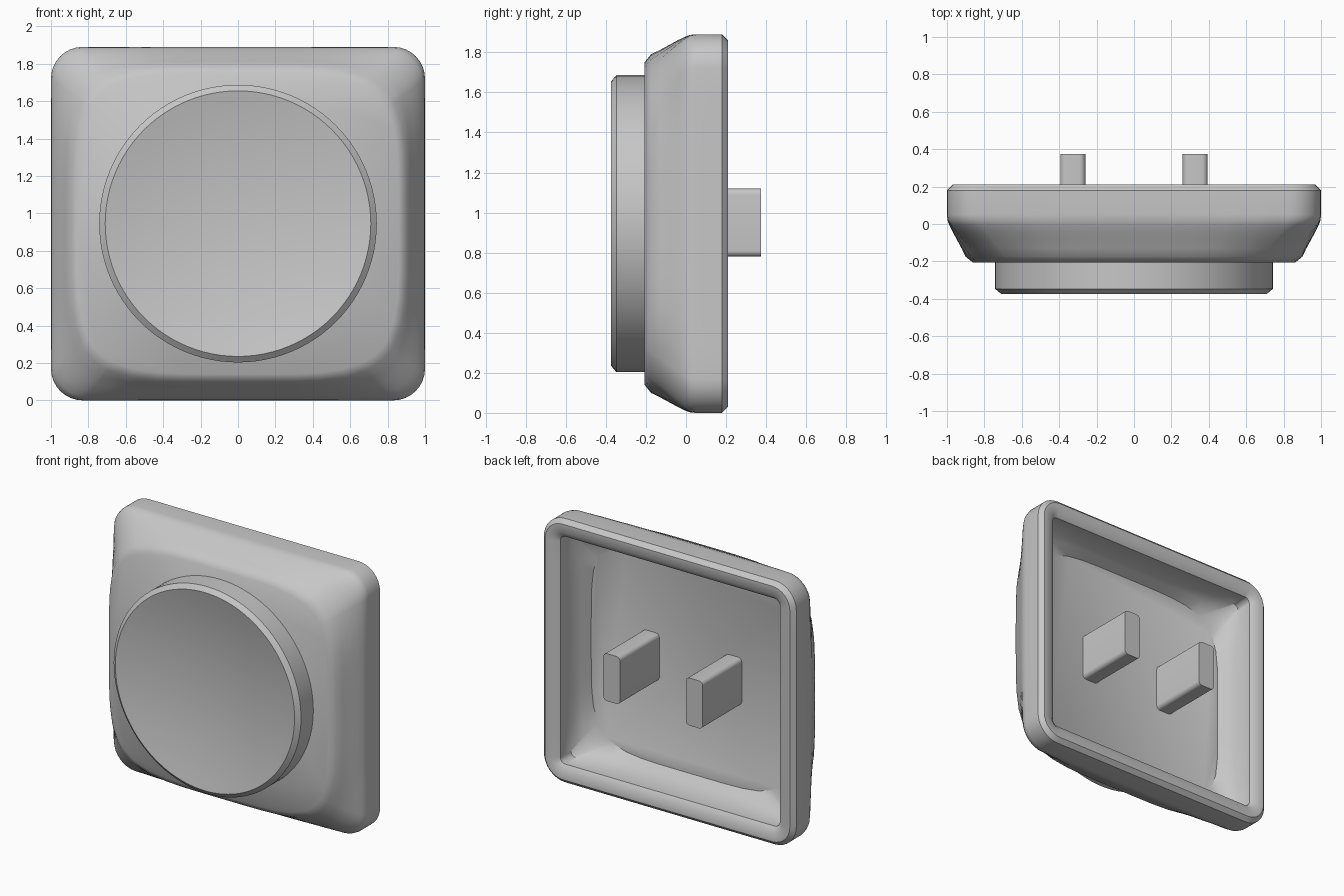
import bpy, bmesh, math
from mathutils import Vector

if "Cube" in bpy.data.objects:
    bpy.data.objects.remove(bpy.data.objects["Cube"])

CZ = 0.945          # centre height
HW, HH = 1.0, 0.945  # half width and half height of housing

grey = bpy.data.materials.new("light grey plastic")
grey.diffuse_color = (0.57, 0.57, 0.57, 1)
grey.use_nodes = True
grey.node_tree.nodes["Principled BSDF"].inputs["Base Color"].default_value = grey.diffuse_color


def rounded_rect(a, b, r, arc=8, side=10):
    """Rounded rectangle outline with subdivided straight sides."""
    pts = []
    centres = [(a - r, b - r), (r - a, b - r), (r - a, r - b), (a - r, r - b)]
    for i, (cx, cy) in enumerate(centres):
        for k in range(arc + 1):
            t = math.pi / 2 * (i + k / arc)
            pts.append(Vector((cx + r * math.cos(t), cy + r * math.sin(t))))
        nx, ny = centres[(i + 1) % 4]
        t = math.pi / 2 * (i + 1)
        end = Vector((nx + r * math.cos(t), ny + r * math.sin(t)))
        start = pts[-1].copy()
        for k in range(1, side):
            pts.append(start.lerp(end, k / side))
    return pts


def squircle(a, b, n=4.6):
    """Soft square whose points line up with the housing outline."""
    out = []
    for p in rounded_rect(HW, HH, 0.17):
        s = ((abs(p.x) / a) ** n + (abs(p.y) / b) ** n) ** (-1 / n)
        out.append(p * s)
    return out


def blend(p, q, t):
    return [u.lerp(v, t) for u, v in zip(p, q)]


def loft(name, rings, cap_start=True, cap_end=True, angle=30):
    """Skin a list of (outline, y) rings; outlines are in x and z."""
    bm = bmesh.new()
    vs = [[bm.verts.new((p.x, y, p.y + CZ)) for p in pts] for pts, y in rings]
    n = len(vs[0])
    for r0, r1 in zip(vs, vs[1:]):
        for i in range(n):
            j = (i + 1) % n
            bm.faces.new((r0[i], r0[j], r1[j], r1[i]))
    if cap_start:
        bm.faces.new(vs[0])
    if cap_end:
        bm.faces.new(vs[-1])
    bmesh.ops.recalc_face_normals(bm, faces=bm.faces)
    me = bpy.data.meshes.new(name)
    bm.to_mesh(me)
    bm.free()
    me.materials.append(grey)
    ob = bpy.data.objects.new(name, me)
    bpy.context.collection.objects.link(ob)
    bpy.ops.object.select_all(action='DESELECT')
    ob.select_set(True)
    bpy.context.view_layer.objects.active = ob
    bpy.ops.object.shade_smooth_by_angle(angle=math.radians(angle))
    return ob


def inset(d):
    return rounded_rect(HW - d, HH - d, max(0.17 - d, 0.04))


# housing: soft-square front, square skirt, rim and hollow back
full, front = inset(0), squircle(0.90, 0.845)
inner, floor = inset(0.13), squircle(0.80, 0.76, 5)
rings = [(squircle(0.86, 0.805), -0.207), (front, -0.175)]
for y, t in ((-0.13, 0.78), (-0.08, 0.51), (-0.04, 0.29), (-0.005, 0.12),
             (0.02, 0.03), (0.05, 0.0)):
    rings.append((blend(full, front, t), y))
rings += [(full, 0.18), (inset(0.03), 0.21), (inset(0.09), 0.21),
          (inner, 0.18), (inner, 0.06),
          (blend(inner, floor, 0.5), -0.005), (floor, -0.07)]
loft("housing", rings, angle=42)


# round knob with a dished face
def circle(r, n=96):
    return [Vector((r * math.cos(2 * math.pi * i / n),
                    r * math.sin(2 * math.pi * i / n))) for i in range(n)]


R, DEPTH = 0.71, 0.08
knob = [(circle(0.742), -0.2), (circle(0.742), -0.347), (circle(R), -0.374)]
for k in range(9, 0, -1):
    f = k / 10
    knob.append((circle(R * f), -0.374 + DEPTH * (1 - f * f)))
knob.append((circle(0.01), -0.374 + DEPTH))
loft("knob", knob)

# two mounting tabs behind the front wall
for side, label in ((-1, "left"), (1, "right")):
    pts = [p + Vector((side * 0.327, 0.005))
           for p in rounded_rect(0.067, 0.17, 0.03, 6, 1)]
    loft(label + "_mounting_tab", [(pts, -0.08), (pts, 0.374)])
